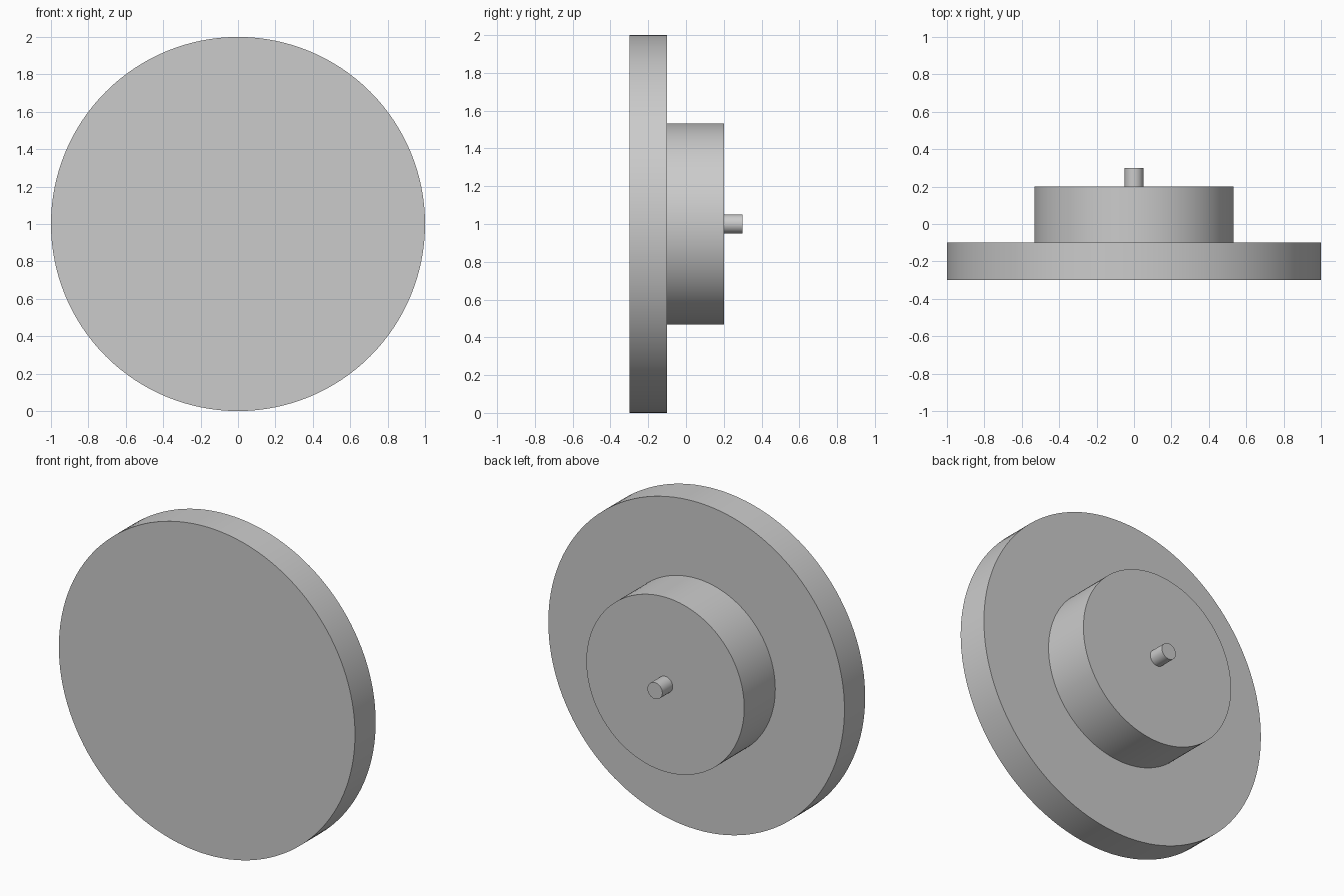
import bpy
import math

cube = bpy.data.objects.get("Cube")
if cube:
    bpy.data.objects.remove(cube, do_unlink=True)

# One plain grey for every part
grey = bpy.data.materials.new("light_grey")
grey.use_nodes = True
colour = (0.6, 0.6, 0.6, 1)
grey.diffuse_color = colour
grey.node_tree.nodes["Principled BSDF"].inputs["Base Color"].default_value = colour


def disc(name, radius, front, back, sides):
    """Cylinder along y, centred at z = 1, spanning front to back."""
    bpy.ops.mesh.primitive_cylinder_add(
        vertices=sides, radius=radius, depth=back - front,
        location=(0, (front + back) / 2, 1), rotation=(math.pi / 2, 0, 0))
    part = bpy.context.object
    part.name = name
    part.data.materials.append(grey)
    bpy.ops.object.transform_apply(location=False, rotation=True, scale=False)
    bpy.ops.object.shade_smooth_by_angle(angle=math.radians(30))


# Wide front plate, stepped hub and short axle pin
disc("front_plate", 1.0, -0.3, -0.1, 128)
disc("rear_hub", 0.533, -0.1, 0.2, 128)
disc("axle_pin", 0.05, 0.2, 0.3, 64)
